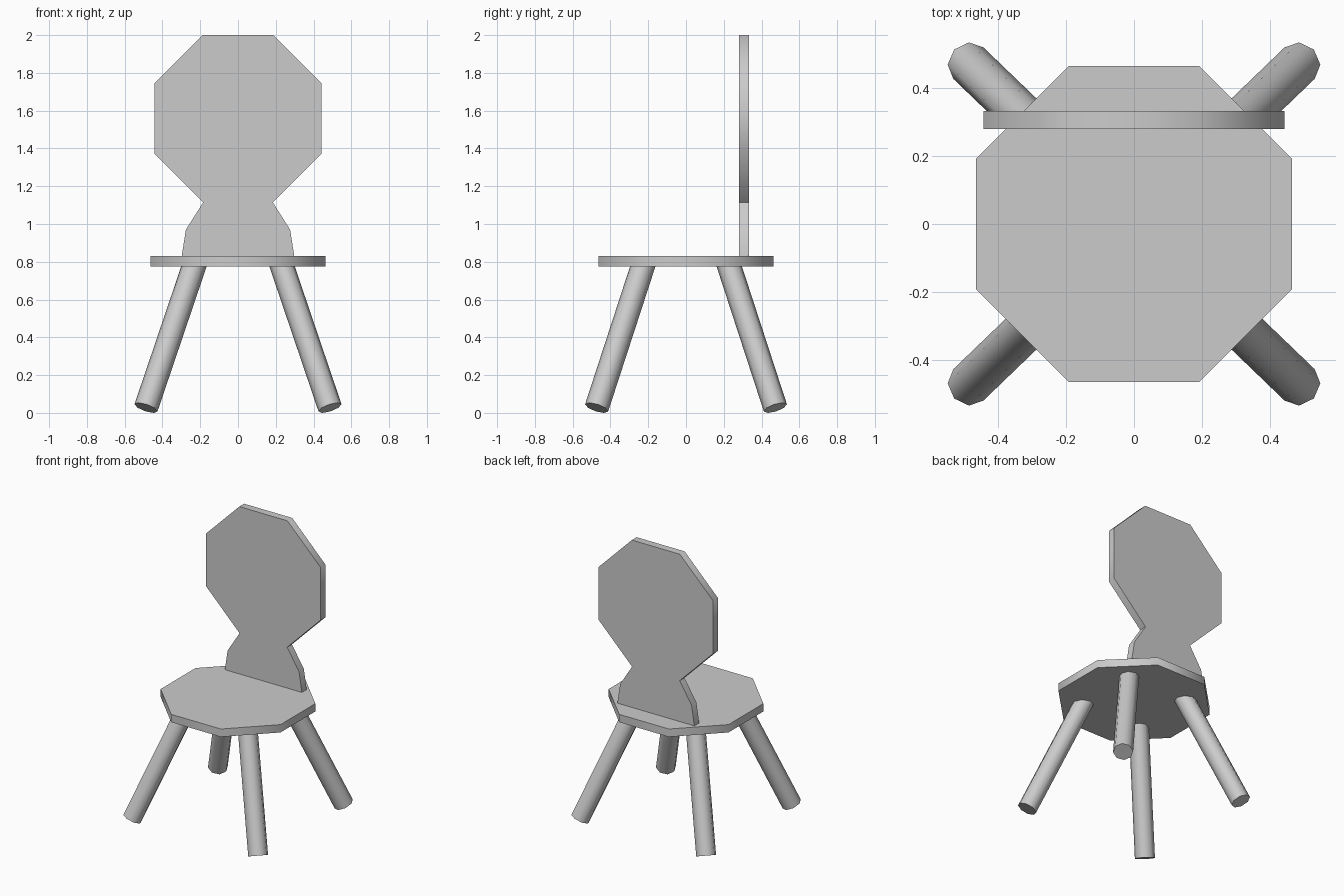
import bpy, bmesh, math
from mathutils import Vector

if "Cube" in bpy.data.objects:
    bpy.data.objects.remove(bpy.data.objects["Cube"])


def finish(name, bm):
    """Turn a bmesh into an object, smooth except at sharp edges."""
    bmesh.ops.recalc_face_normals(bm, faces=bm.faces)
    me = bpy.data.meshes.new(name)
    bm.to_mesh(me)
    bm.free()
    ob = bpy.data.objects.new(name, me)
    bpy.context.collection.objects.link(ob)
    bpy.ops.object.select_all(action='DESELECT')
    ob.select_set(True)
    bpy.context.view_layer.objects.active = ob
    bpy.ops.object.shade_smooth_by_angle(angle=math.radians(60))
    return ob


def slab(name, points, offset):
    """Extrude a flat outline by an offset vector."""
    bm = bmesh.new()
    face = bm.faces.new([bm.verts.new(p) for p in points])
    ext = bmesh.ops.extrude_face_region(bm, geom=[face], use_keep_orig=True)
    verts = [v for v in ext['geom'] if isinstance(v, bmesh.types.BMVert)]
    bmesh.ops.translate(bm, verts=verts, vec=offset)
    return finish(name, bm)


def leg(name, foot, top, radius=0.064, sides=8):
    """Slanted round leg, cut square to its axis."""
    foot, top = Vector(foot), Vector(top)
    axis = top - foot
    bm = bmesh.new()
    bmesh.ops.create_cone(bm, cap_ends=True, segments=sides, radius1=radius,
                          radius2=radius, depth=axis.length)
    ob = finish(name, bm)
    ob.location = (foot + top) / 2
    ob.rotation_euler = axis.to_track_quat('Z', 'Y').to_euler()
    return ob


# Octagonal seat
r = 0.464 / math.cos(math.pi / 8)
angles = [math.pi / 8 + i * math.pi / 4 for i in range(8)]
slab("seat", [(r * math.cos(a), r * math.sin(a), 0.775) for a in angles],
     (0, 0, 0.055))

# Backrest: octagonal head on a narrow waist and flared base
half = [(0.29, 0.80), (0.298, 0.83), (0.276, 0.97), (0.184, 1.115),
        (0.443, 1.374), (0.443, 1.743), (0.186, 2.0)]
half[0] = (0.30, 0.80)
outline = half + [(-x, z) for x, z in reversed(half)]
slab("backrest", [(x, 0.28, z) for x, z in outline], (0, 0.053, 0))

# Four splayed legs
for sy, end in ((-1, "front"), (1, "back")):
    for sx, side in ((-1, "left"), (1, "right")):
        leg(f"{end}_{side}_leg", (sx * 0.487, sy * 0.473, 0.027),
            (sx * 0.225, sy * 0.221, 0.80))
